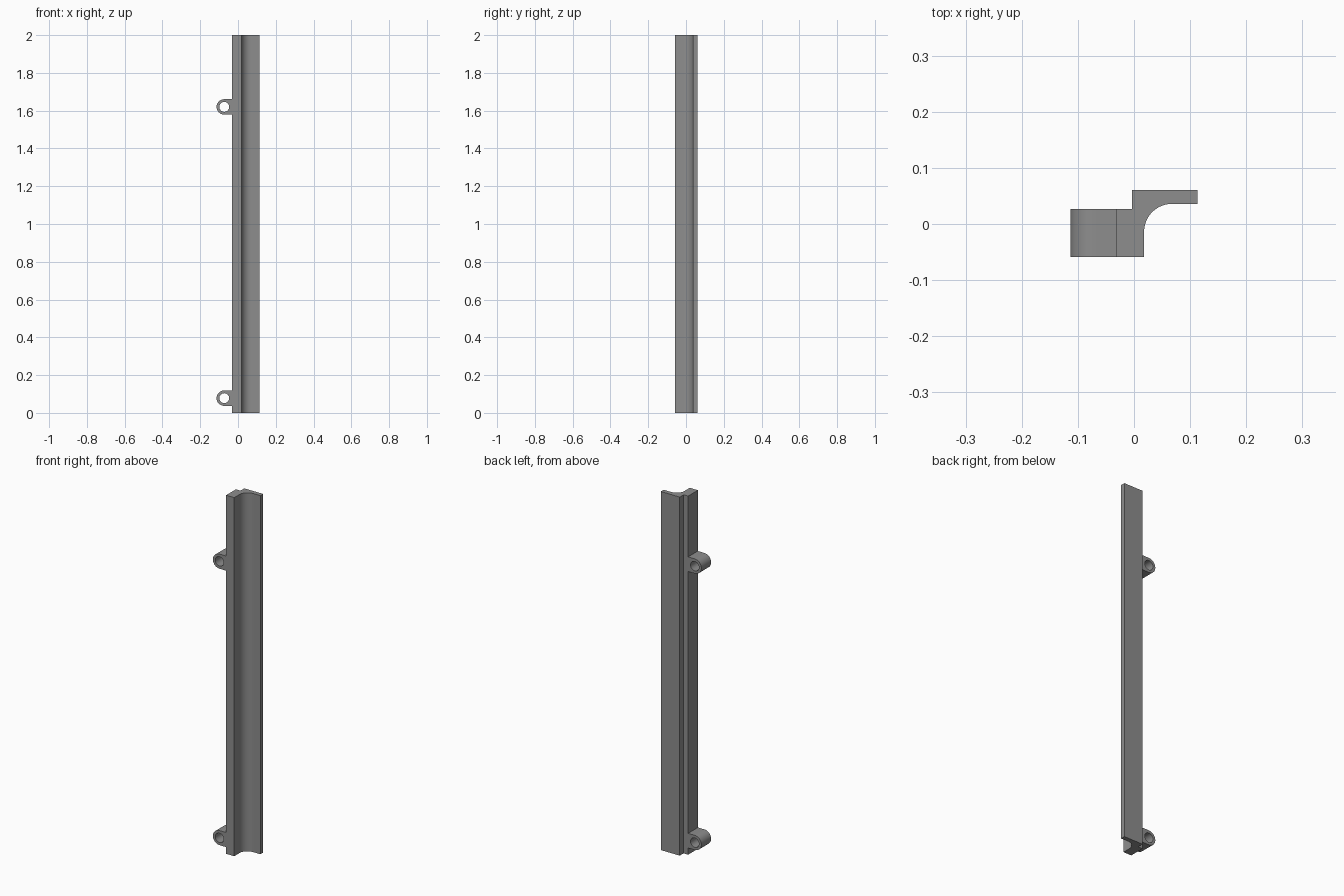
import bpy, bmesh, math

if "Cube" in bpy.data.objects:
    bpy.data.objects.remove(bpy.data.objects["Cube"])

grey = bpy.data.materials.new("mid grey")
grey.diffuse_color = (0.27, 0.27, 0.27, 1)
grey.use_nodes = True
grey.node_tree.nodes["Principled BSDF"].inputs["Base Color"].default_value = grey.diffuse_color

FRONT, BACK = -0.059, 0.027      # depth shared by the rail's thick leg and the lugs
LEG_X = -0.032                   # left face of the rail


def finish(bm, name):
    bmesh.ops.recalc_face_normals(bm, faces=bm.faces)
    mesh = bpy.data.meshes.new(name)
    bm.to_mesh(mesh)
    bm.free()
    mesh.materials.append(grey)
    obj = bpy.data.objects.new(name, mesh)
    bpy.context.collection.objects.link(obj)
    bpy.ops.object.select_all(action='DESELECT')
    obj.select_set(True)
    bpy.context.view_layer.objects.active = obj
    bpy.ops.object.shade_smooth_by_angle(angle=math.radians(30))


# Rail: stepped profile with a concave cove, extruded to full height
cove_x, cove_y, cove_r, steps = 0.068, -0.014, 0.05, 16
cove = [(cove_x + cove_r * math.cos(a), cove_y + cove_r * math.sin(a))
        for a in (math.pi - math.pi / 2 * i / steps for i in range(steps + 1))]
profile = [(LEG_X, FRONT), (0.018, FRONT)] + cove + [
    (0.113, 0.036), (0.113, 0.061), (-0.004, 0.061), (-0.004, BACK), (LEG_X, BACK)]
bm = bmesh.new()
base = bm.faces.new([bm.verts.new((x, y, 0)) for x, y in profile])
top = bmesh.ops.extrude_face_region(bm, geom=[base], use_keep_orig=True)
bmesh.ops.translate(bm, vec=(0, 0, 2),
                    verts=[v for v in top["geom"] if isinstance(v, bmesh.types.BMVert)])
finish(bm, "rail")


# Lugs: round outside, square where they meet the rail, with a through hole
def lug(name, z, cx=-0.0728, r=0.0408, hole=0.026, n=40):
    bm = bmesh.new()
    rings = []
    for radius, y in ((r, FRONT), (r, BACK), (hole, BACK), (hole, FRONT)):
        ring = []
        for i in range(n):
            a = 2 * math.pi * i / n
            c, s = math.cos(a), math.sin(a)
            k = radius
            if radius == r and c > 0:
                k = r / max(abs(c), abs(s))
            ring.append(bm.verts.new((cx + k * c, y, z + k * s)))
        rings.append(ring)
    for p, q in zip(rings, rings[1:] + rings[:1]):
        for i in range(n):
            j = (i + 1) % n
            quad = (p[i], p[j], q[j], q[i])
            if all(v.co.x > LEG_X - 1e-4 for v in quad):
                continue             # side hidden against the rail
            bm.faces.new(quad)
    finish(bm, name)


lug("lower_lug", 0.078)
lug("upper_lug", 1.62)
